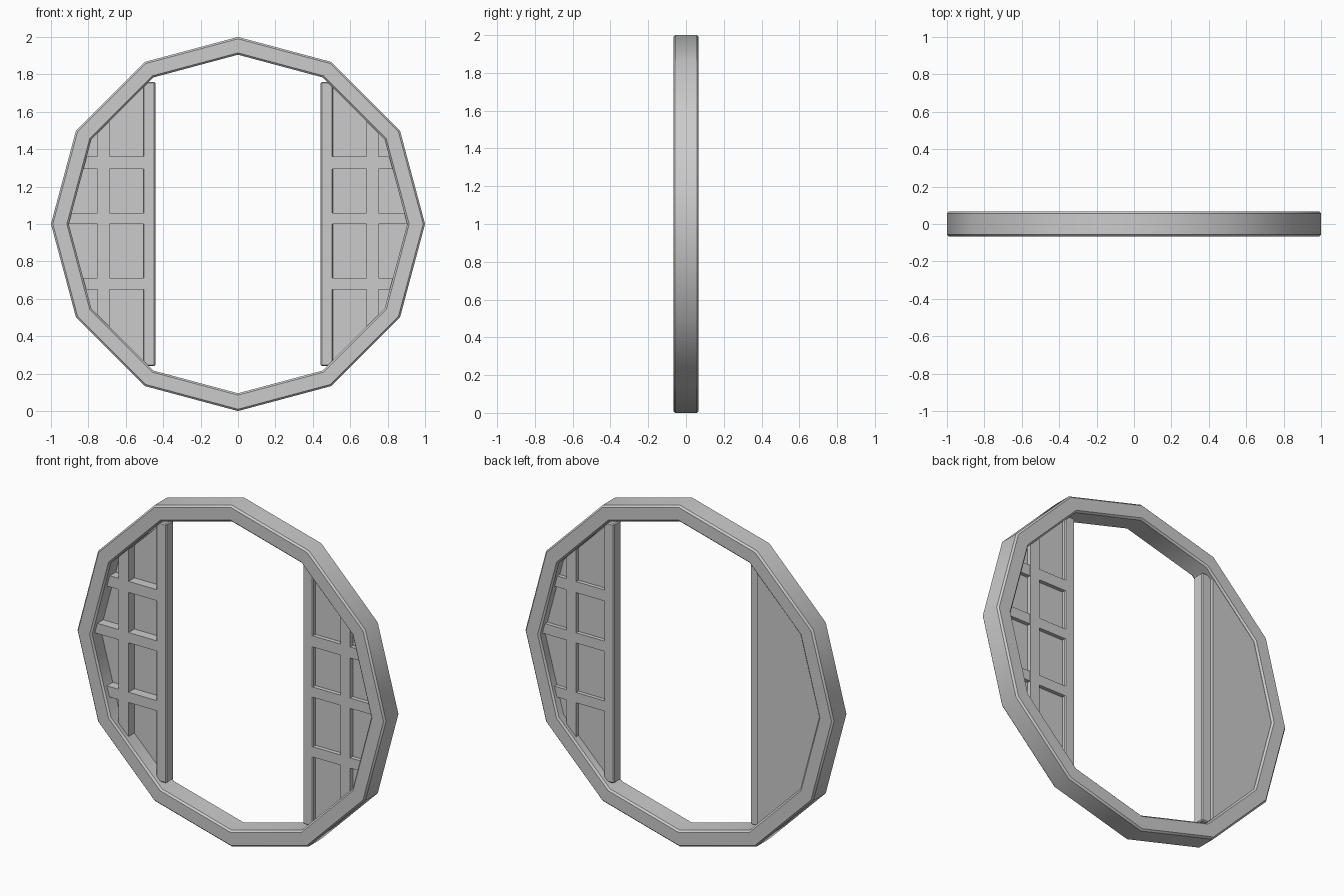
import bpy, bmesh, math

if "Cube" in bpy.data.objects:
    bpy.data.objects.remove(bpy.data.objects["Cube"])


def finish(bm, name):
    bmesh.ops.recalc_face_normals(bm, faces=bm.faces)
    me = bpy.data.meshes.new(name)
    bm.to_mesh(me)
    bm.free()
    ob = bpy.data.objects.new(name, me)
    bpy.context.collection.objects.link(ob)
    return ob


def box(name, x0, x1, y0, y1, z0, z1, bevel=0.0):
    bm = bmesh.new()
    bmesh.ops.create_cube(bm, size=1)
    for v in bm.verts:
        v.co.x = (x0 + x1) / 2 + v.co.x * abs(x1 - x0)
        v.co.y = (y0 + y1) / 2 + v.co.y * (y1 - y0)
        v.co.z = (z0 + z1) / 2 + v.co.z * (z1 - z0)
    ob = finish(bm, name)
    if bevel:
        m = ob.modifiers.new("bevel", 'BEVEL')
        m.width, m.segments = bevel, 1
    return ob


def plate(name, side, y0, y1, x_in=0.5, r=0.925):
    # slice of the twelve-sided opening, from the stile out into the ring
    h = 1.3660 * r - x_in
    pts = [(x_in, h), (0.866 * r, 0.5 * r), (r, 0), (0.866 * r, -0.5 * r), (x_in, -h)]
    bm = bmesh.new()
    f = bm.faces.new([bm.verts.new((side * x, y0, 1 + z)) for x, z in pts])
    ext = bmesh.ops.extrude_face_region(bm, geom=[f])
    for v in ext["geom"]:
        if isinstance(v, bmesh.types.BMVert):
            v.co.y = y1
    return finish(bm, name)


# Twelve-sided ring frame with chamfered profile
N, B, RI, RO, H = 12, 0.01, 0.905, 1.0, 0.067
profile = [(RI, -H + B), (RI + B, -H), (RO - B, -H), (RO, -H + B),
           (RO, H - B), (RO - B, H), (RI + B, H), (RI, H - B)]
bm = bmesh.new()
rows = []
for i in range(N):
    a = math.tau * i / N
    rows.append([bm.verts.new((r * math.cos(a), y, 1 + r * math.sin(a))) for r, y in profile])
for i in range(N):
    p, q = rows[i], rows[(i + 1) % N]
    for j in range(len(profile)):
        k = (j + 1) % len(profile)
        bm.faces.new((p[j], p[k], q[k], q[j]))
ring = finish(bm, "ring_frame")
bpy.context.view_layer.objects.active = ring
ring.select_set(True)
bpy.ops.object.shade_smooth_by_angle(angle=math.radians(40))

# Lattice bars of both side panels
YF, YB = -0.033, 0.037
for label, s in (("left", -1), ("right", 1)):
    box(label + "_stile", s * 0.442, s * 0.508, YF, YB, 0.24, 1.76, 0.006)
    box(label + "_mullion", s * 0.687, s * 0.75, YF, YB, 0.43, 1.57)
    for i, (z0, z1, x1) in enumerate(((0.65, 0.71, 0.85), (1.0, 1.06, 0.93), (1.295, 1.36, 0.85))):
        box(f"{label}_rail_{i + 1}", s * 0.5, s * x1, YF + 0.0005, YB - 0.0005, z0, z1)

# Backing sheets: flat back on the left, mid-depth on the right
plate("left_back_sheet", -1, 0.022, 0.055)
plate("right_middle_sheet", 1, -0.008, 0.014)
